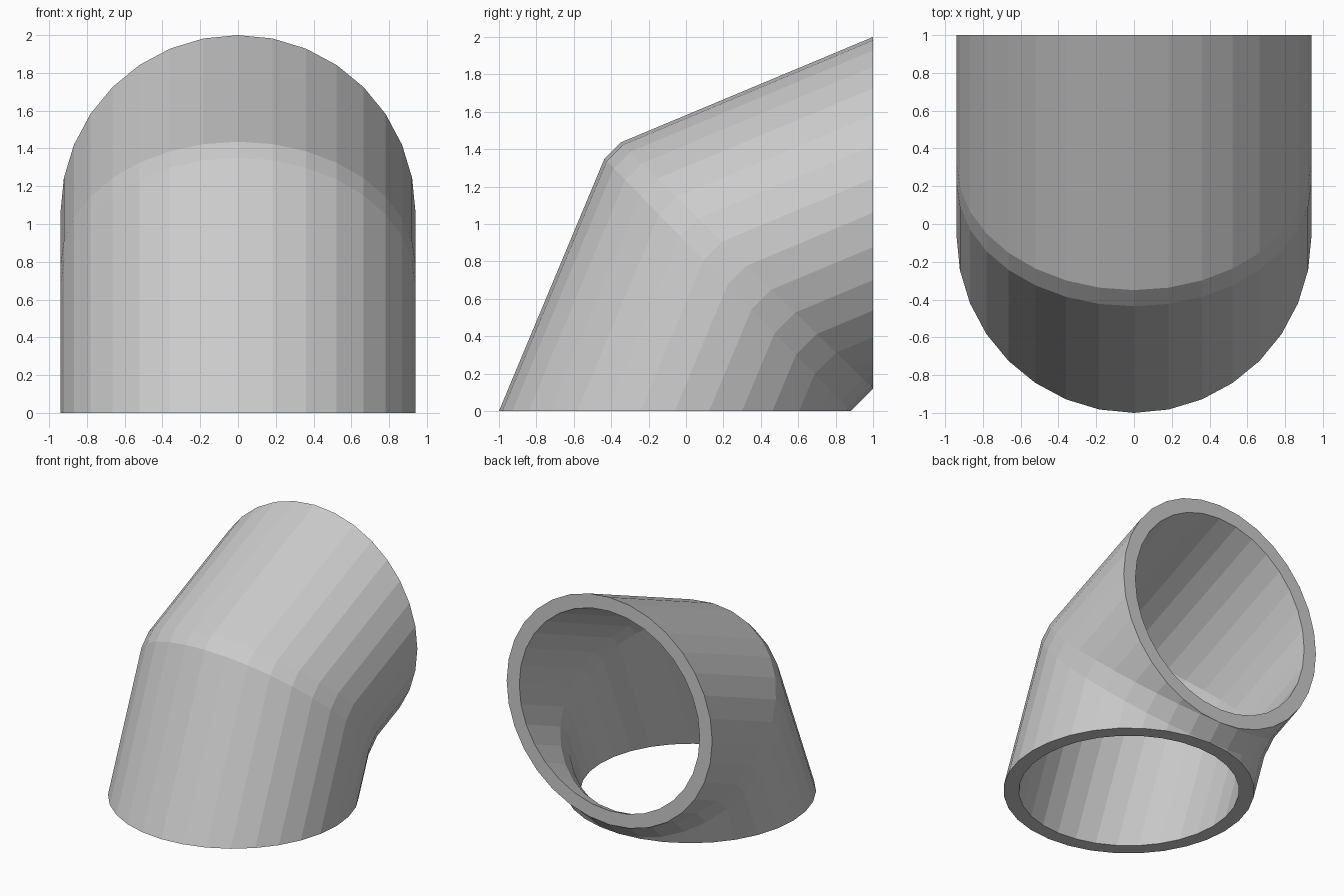
import bpy, bmesh
from math import cos, sin, pi

if "Cube" in bpy.data.objects:
    bpy.data.objects.remove(bpy.data.objects["Cube"])

N = 32            # sides of the pipe
R_OUT, R_IN = 0.94, 0.825
CY = -0.06        # centre of the bottom opening


def mirror(p):
    # reflect across the elbow's symmetry plane y + z = 1
    return (p[0], 1 - p[2], 1 - p[1])


def wall_rings(bm, r):
    # four rings: bottom opening, two mitre rings, side opening
    base, mitre = [], []
    for i in range(N):
        a = 2 * pi * i / N
        x, y = r * sin(a), CY - r * cos(a)
        t = 1.35 * (0.88 - y) / 1.88
        base.append((x, y, 0))
        mitre.append((x, y + 0.418 * t, t))
    rings = [base, mitre, [mirror(p) for p in mitre], [mirror(p) for p in base]]
    return [[bm.verts.new(p) for p in ring] for ring in rings]


def bridge(bm, a, b):
    for i in range(N):
        j = (i + 1) % N
        bm.faces.new((a[i], a[j], b[j], b[i]))


# Hollow elbow: outer skin, inner skin and the two flat rims form a closed loop
bm = bmesh.new()
outer = wall_rings(bm, R_OUT)
inner = wall_rings(bm, R_IN)
loop = outer + inner[::-1]
for k in range(len(loop)):
    bridge(bm, loop[k], loop[(k + 1) % len(loop)])
bmesh.ops.remove_doubles(bm, verts=bm.verts[:], dist=0.0005)
bmesh.ops.recalc_face_normals(bm, faces=bm.faces[:])

mesh = bpy.data.meshes.new("pipe_elbow")
bm.to_mesh(mesh)
bm.free()
bpy.context.collection.objects.link(bpy.data.objects.new("pipe_elbow", mesh))
